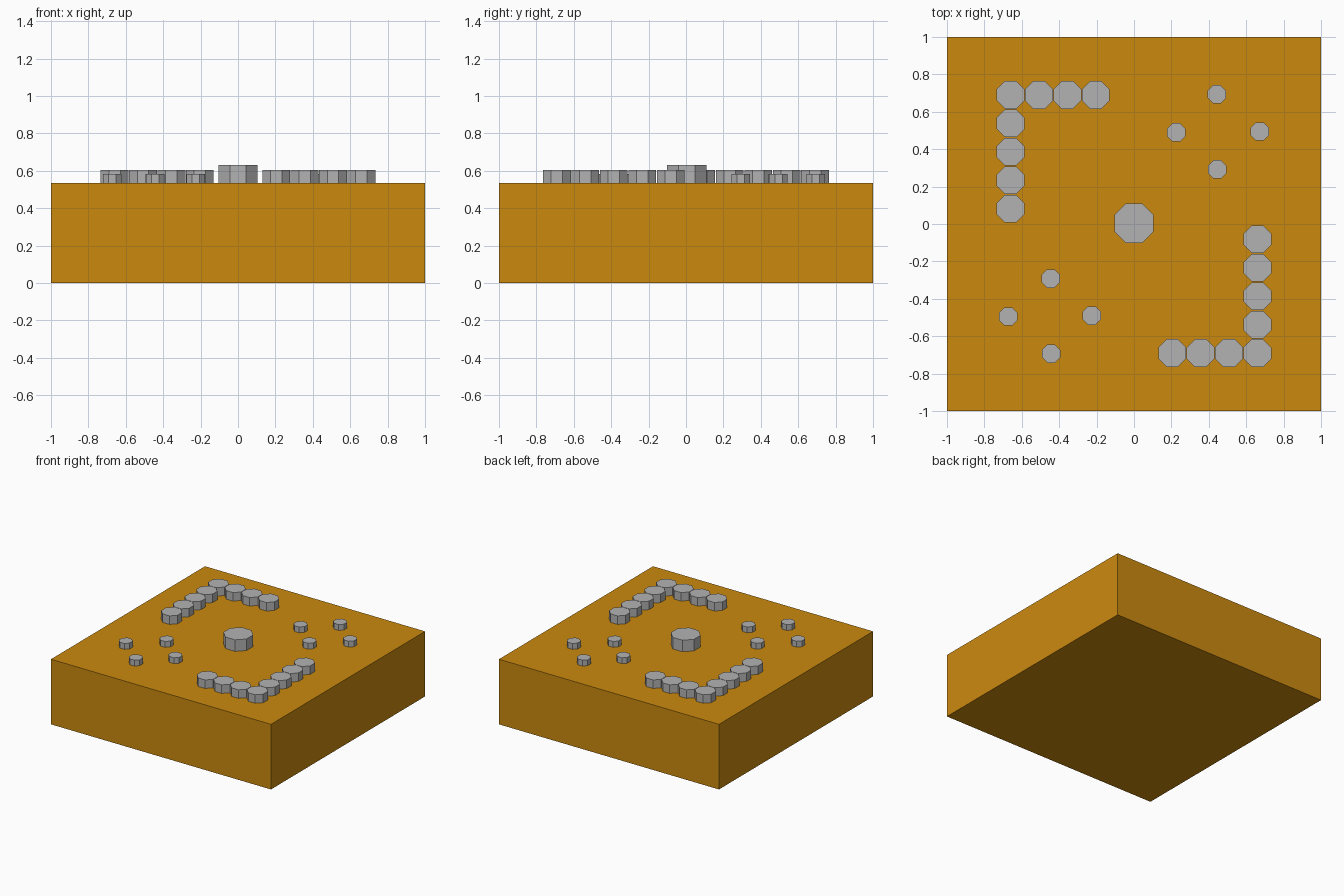
import bpy, bmesh, math
from mathutils import Matrix

if "Cube" in bpy.data.objects:
    bpy.data.objects.remove(bpy.data.objects["Cube"])

TOP = 0.535  # height of the slab's upper face


def material(name, rgb):
    m = bpy.data.materials.new(name)
    m.diffuse_color = (*rgb, 1)
    m.use_nodes = True
    m.node_tree.nodes["Principled BSDF"].inputs["Base Color"].default_value = m.diffuse_color
    return m


orange = material("amber", (0.60, 0.255, 0.0045))
grey = material("grey", (0.45, 0.45, 0.45))


def finish(bm, name, mat):
    me = bpy.data.meshes.new(name)
    bm.to_mesh(me)
    bm.free()
    me.materials.append(mat)
    ob = bpy.data.objects.new(name, me)
    bpy.context.collection.objects.link(ob)
    return ob


def stud(name, x, y, apothem, top):
    """Octagonal stud with axis-aligned flats, standing on the slab."""
    h = top - TOP
    r = apothem / math.cos(math.pi / 8)
    bm = bmesh.new()
    bmesh.ops.create_cone(bm, cap_ends=True, segments=8, radius1=r, radius2=r, depth=h,
                          matrix=Matrix.Rotation(math.pi / 8, 4, 'Z'))
    # Keep the flats square to the axes whatever the start angle of the cone
    if abs(max(v.co.x for v in bm.verts) - r) < 1e-4:
        bmesh.ops.rotate(bm, verts=bm.verts, matrix=Matrix.Rotation(math.pi / 8, 3, 'Z'))
    bmesh.ops.translate(bm, verts=bm.verts, vec=(x, y, TOP + h / 2))
    finish(bm, name, grey)


# Slab
bm = bmesh.new()
bmesh.ops.create_cube(bm, size=1, matrix=Matrix.Translation((0, 0, TOP / 2))
                      @ Matrix.Diagonal((2, 2, TOP, 1)))
finish(bm, "slab", orange)

# Large centre stud
stud("centre_stud", 0, 0.004, 0.105, 0.63)

# Two L-shaped rows of medium studs, opposite each other
step = 0.152
ell = [(-0.66, 0.69 - i * step) for i in range(5)] + \
      [(-0.66 + i * step, 0.69) for i in range(1, 4)]
# Diamonds of small studs in the other two corners
diamond = [(0.443, 0.693), (0.226, 0.49), (0.673, 0.495), (0.445, 0.292)]
for s, side in ((1, "back"), (-1, "front")):
    for i, (x, y) in enumerate(ell):
        stud(f"{side}_row_stud_{i}", s * x, s * y, 0.074, 0.605)
    for i, (x, y) in enumerate(diamond):
        stud(f"{side}_small_stud_{i}", s * x, s * y, 0.049, 0.583)
